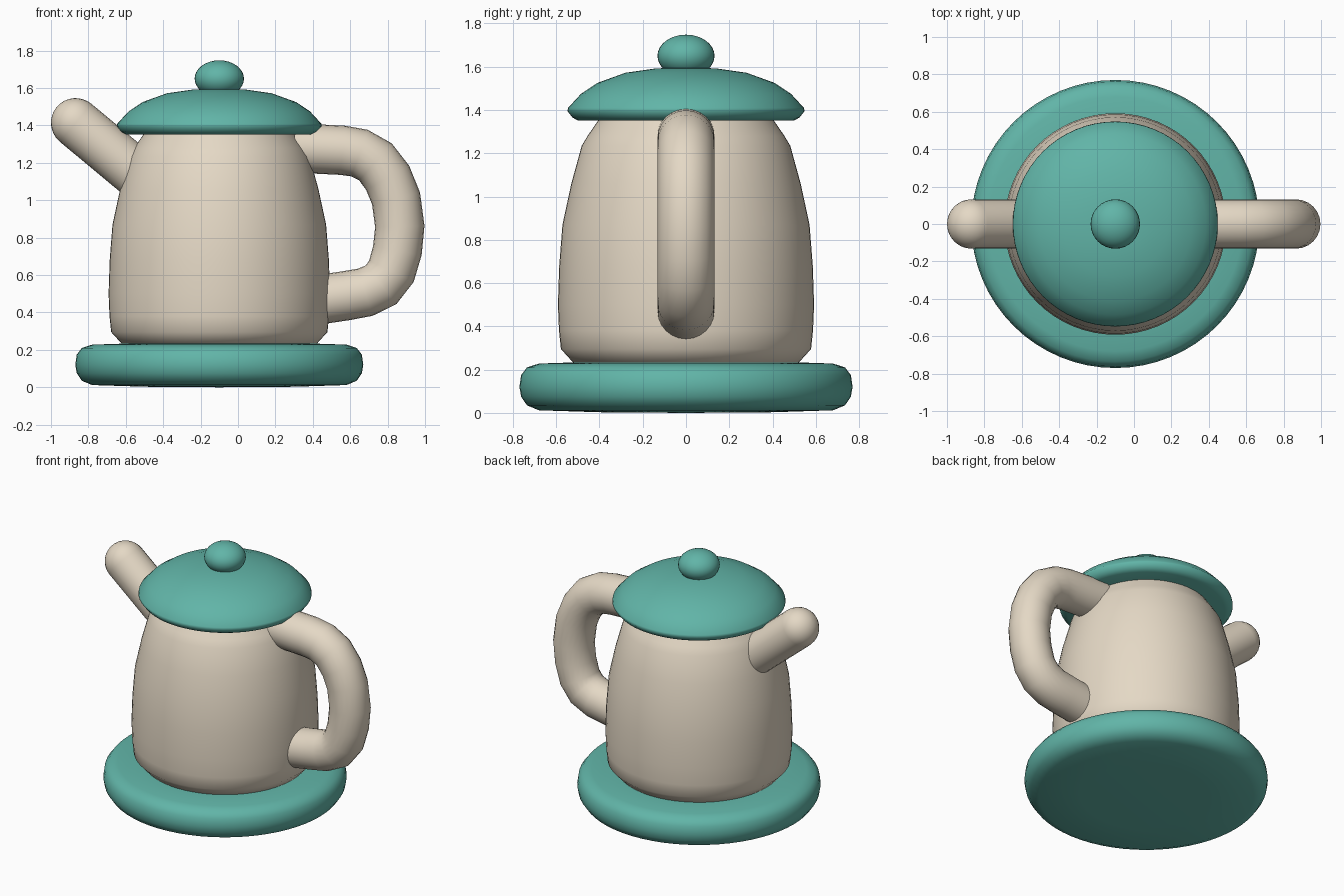
import bpy, bmesh, math
from mathutils import Vector

if "Cube" in bpy.data.objects:
    bpy.data.objects.remove(bpy.data.objects["Cube"])

AXIS_X = -0.1


def material(name, rgb):
    m = bpy.data.materials.new(name)
    m.diffuse_color = (*rgb, 1)
    m.use_nodes = True
    m.node_tree.nodes["Principled BSDF"].inputs["Base Color"].default_value = m.diffuse_color
    return m


TEAL = material("teal", (0.12, 0.46, 0.39))
CREAM = material("cream", (0.78, 0.69, 0.56))


def finish(name, bm, mat, angle=50):
    bmesh.ops.recalc_face_normals(bm, faces=bm.faces)
    me = bpy.data.meshes.new(name)
    bm.to_mesh(me)
    bm.free()
    ob = bpy.data.objects.new(name, me)
    bpy.context.collection.objects.link(ob)
    me.materials.append(mat)
    bpy.ops.object.select_all(action='DESELECT')
    ob.select_set(True)
    bpy.context.view_layer.objects.active = ob
    bpy.ops.object.shade_smooth_by_angle(angle=math.radians(angle))
    return ob


def skin(bm, rings, cap_start, cap_end):
    """Join successive rings with quads and close both ends at a point."""
    n = len(rings[0])
    for a, b in zip(rings, rings[1:]):
        for i in range(n):
            j = (i + 1) % n
            bm.faces.new((a[i], a[j], b[j], b[i]))
    for ring, point in ((rings[0], cap_start), (rings[-1], cap_end)):
        tip = bm.verts.new(point)
        for i in range(n):
            bm.faces.new((ring[i], ring[(i + 1) % n], tip))


def turned(name, profile, z_low, z_high, mat, sides=64):
    """Solid of revolution about the pot's axis from (radius, z) points."""
    bm = bmesh.new()
    rings = [[bm.verts.new((AXIS_X + r * math.cos(t), r * math.sin(t), z))
              for t in (2 * math.pi * i / sides for i in range(sides))]
             for r, z in profile]
    skin(bm, rings, (AXIS_X, 0, z_low), (AXIS_X, 0, z_high))
    return finish(name, bm, mat)


def tube(name, path, radii, mat, sides=24):
    """Round tube along (x, z) points in the y = 0 plane."""
    bm = bmesh.new()
    pts = [Vector((x, 0, z)) for x, z in path]
    rings = []
    for k, p in enumerate(pts):
        d = (pts[min(k + 1, len(pts) - 1)] - pts[max(k - 1, 0)]).normalized()
        side = Vector((0, 1, 0))
        up = d.cross(side)
        rings.append([bm.verts.new(p + radii[k] * (math.cos(t) * side + math.sin(t) * up))
                      for t in (2 * math.pi * i / sides for i in range(sides))])
    skin(bm, rings, pts[0], pts[-1])
    return finish(name, bm, mat)


# Saucer-like base
turned("base", [(0.40, 0.003), (0.68, 0.012), (0.735, 0.035), (0.762, 0.075),
                (0.77, 0.12), (0.762, 0.175), (0.735, 0.21), (0.68, 0.228),
                (0.50, 0.234)], 0, 0.235, TEAL)

# Pot body
turned("body", [(0.51, 0.22), (0.578, 0.295), (0.587, 0.38), (0.592, 0.50),
                (0.586, 0.68), (0.571, 0.87), (0.53, 1.06), (0.482, 1.235),
                (0.455, 1.28), (0.40, 1.36)], 0.22, 1.37, CREAM)

# Lid
turned("lid", [(0.50, 1.352), (0.525, 1.365), (0.548, 1.395), (0.545, 1.41),
               (0.485, 1.475), (0.41, 1.525), (0.28, 1.572), (0.14, 1.592)],
       1.35, 1.597, TEAL)

# Lid knob
turned("lid_knob", [(0.132 * math.sin(a), 1.65 - 0.098 * math.cos(a))
                    for a in (math.pi * i / 16 for i in range(1, 16))],
       1.552, 1.748, TEAL, 32)

# Handle
handle = [(0.30, 1.28), (0.46, 1.272), (0.56, 1.267), (0.65, 1.252), (0.735, 1.205),
          (0.80, 1.12), (0.845, 1.01), (0.865, 0.86), (0.852, 0.73), (0.82, 0.62),
          (0.765, 0.548), (0.68, 0.508), (0.58, 0.49), (0.38, 0.46)]
tube("handle", handle, [0.132] * len(handle), CREAM)

# Spout with a rounded tip
R = 0.132
tip = Vector((-0.868, 1.414))
direction = Vector((-0.77, 0.64)).normalized()
spout = [tip - direction * 0.55, tip]
radii = [R, R]
for i in range(1, 8):
    a = math.pi / 2 * i / 8
    spout.append(tip + direction * R * math.sin(a))
    radii.append(R * math.cos(a))
spout.append(tip + direction * R)
radii.append(R * 0.03)
tube("spout", spout, radii, CREAM)
